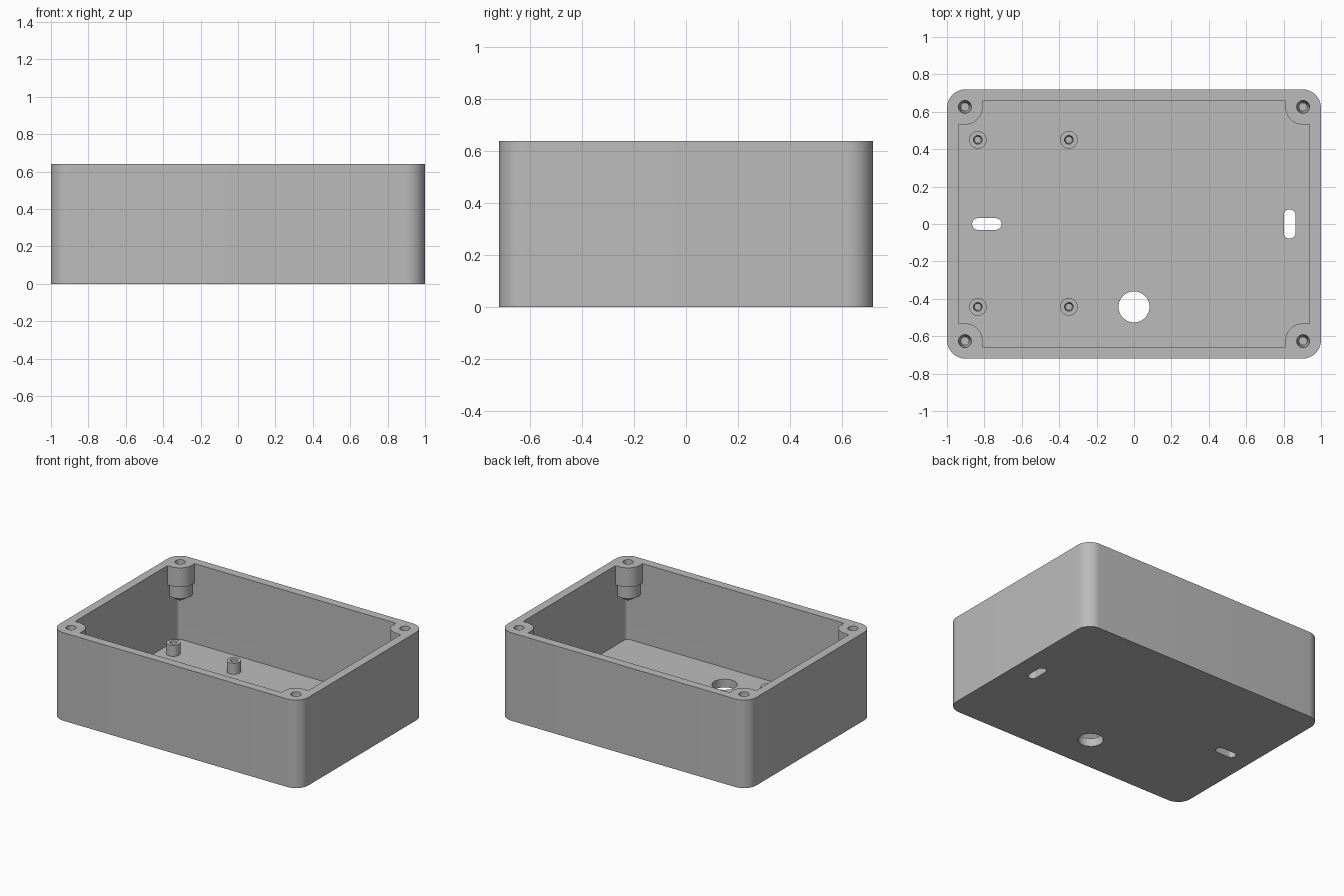
import bpy, bmesh
from math import sin, cos, pi

if "Cube" in bpy.data.objects:
    bpy.data.objects.remove(bpy.data.objects["Cube"])

grey = bpy.data.materials.new("plain_grey")
grey.use_nodes = True
colour = (0.5, 0.5, 0.5, 1)
grey.diffuse_color = colour
grey.node_tree.nodes["Principled BSDF"].inputs["Base Color"].default_value = colour

LENGTH, WIDTH, HEIGHT = 1.0, 0.72, 0.64   # half length, half width, full height
WALL, FLOOR = 0.062, 0.06
SIGNS = [(x, y) for x in (-1, 1) for y in (-1, 1)]


def make(name, bm):
    bmesh.ops.recalc_face_normals(bm, faces=bm.faces)
    mesh = bpy.data.meshes.new(name)
    bm.to_mesh(mesh)
    bm.free()
    mesh.materials.append(grey)
    ob = bpy.data.objects.new(name, mesh)
    bpy.context.collection.objects.link(ob)
    return ob


def prism(name, points, z0, z1):
    bm = bmesh.new()
    face = bm.faces.new([bm.verts.new((x, y, z0)) for x, y in points])
    top = bmesh.ops.extrude_face_region(bm, geom=[face])["geom"]
    for v in top:
        if isinstance(v, bmesh.types.BMVert):
            v.co.z = z1
    return make(name, bm)


def rounded(hx, hy, r, cx=0, cy=0, steps=12):
    pts = []
    for q, (sx, sy) in enumerate([(1, 1), (-1, 1), (-1, -1), (1, -1)]):
        for i in range(steps + 1):
            a = (q + i / steps) * pi / 2
            p = (cx + sx * (hx - r) + r * cos(a), cy + sy * (hy - r) + r * sin(a))
            if not pts or abs(p[0] - pts[-1][0]) + abs(p[1] - pts[-1][1]) > 1e-5:
                pts.append(p)
    if abs(pts[0][0] - pts[-1][0]) + abs(pts[0][1] - pts[-1][1]) < 1e-5:
        pts.pop()
    return pts


def cone(name, x, y, z0, z1, r0, r1):
    bm = bmesh.new()
    bmesh.ops.create_cone(bm, cap_ends=True, segments=40, radius1=r0, radius2=r1, depth=z1 - z0)
    bmesh.ops.translate(bm, verts=bm.verts, vec=(x, y, (z0 + z1) / 2))
    return make(name, bm)


def cut(target, tool):
    mod = target.modifiers.new("cut", "BOOLEAN")
    mod.operation, mod.solver, mod.object = "DIFFERENCE", "EXACT", tool
    bpy.context.view_layer.objects.active = target
    bpy.ops.object.modifier_apply(modifier=mod.name)
    bpy.data.objects.remove(tool)


def smooth(ob):
    bpy.ops.object.select_all(action="DESELECT")
    ob.select_set(True)
    bpy.context.view_layer.objects.active = ob
    bpy.ops.object.shade_smooth_by_angle(angle=pi / 6)


# Cavity, with the corner screw bosses left standing
BX, BY, BR = 0.904, 0.626, 0.095
cavity = prism("cavity", rounded(LENGTH - WALL, WIDTH - WALL, 0.03), FLOOR, HEIGHT + 0.1)
for sx, sy in SIGNS:
    arc = [(BX - BR * cos(i * pi / 24), BY - BR * sin(i * pi / 24)) for i in range(13)]
    outline = arc + [(LENGTH + 0.1, BY - BR), (LENGTH + 0.1, WIDTH + 0.1), (BX - BR, WIDTH + 0.1)]
    cut(cavity, prism("boss", [(sx * x, sy * y) for x, y in outline], 0.5, HEIGHT + 0.2))
    cut(cavity, cone("boss_neck", sx * BX, sy * BY, 0.41, 0.51, 0.083, 0.083))
    cut(cavity, cone("boss_tip", sx * BX, sy * BY, 0.36, 0.411, 0.005, 0.083))

# Enclosure shell
shell = prism("enclosure_shell", rounded(LENGTH, WIDTH, 0.1), 0, HEIGHT)
cut(shell, cavity)

# Screw holes in the bosses
for sx, sy in SIGNS:
    cut(shell, cone("screw_hole", sx * BX, sy * BY, 0.44, HEIGHT + 0.01, 0.022, 0.035))

# Cable hole and mounting slots through the floor
cut(shell, cone("cable_hole", 0, -0.443, -0.1, 0.2, 0.083, 0.083))
cut(shell, prism("left_slot", rounded(0.031, 0.078, 0.03, 0.832, 0), -0.1, 0.2))
cut(shell, prism("right_slot", rounded(0.078, 0.031, 0.03, -0.787, 0), -0.1, 0.2))
smooth(shell)

# Circuit board standoffs
for x in (-0.835, -0.348):
    for y in (-0.443, 0.45):
        post = cone("standoff", x, y, FLOOR - 0.01, 0.14, 0.047, 0.047)
        cut(post, cone("pilot_hole", x, y, FLOOR + 0.01, 0.15, 0.018, 0.024))
        smooth(post)
